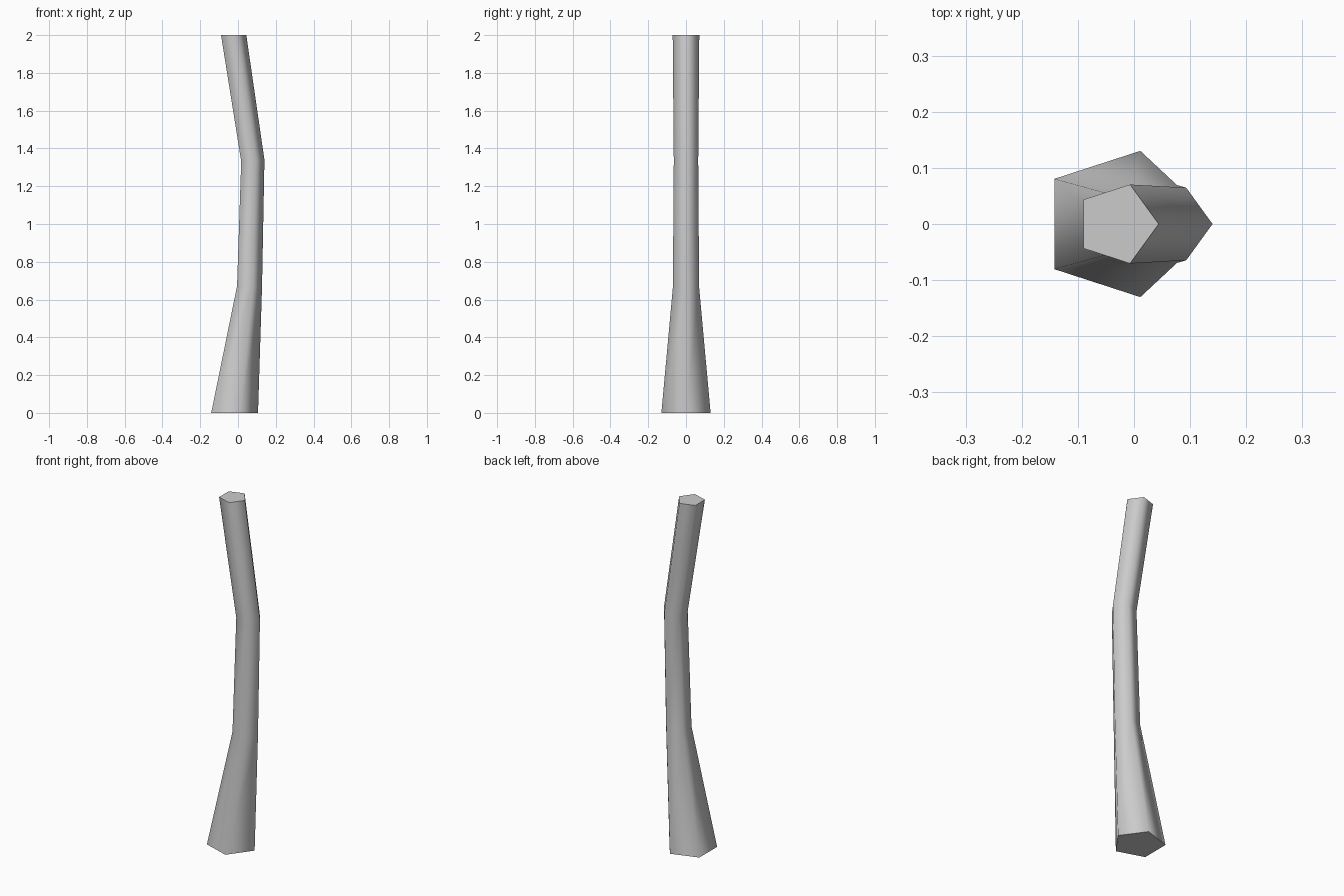
import bpy, bmesh, math

if "Cube" in bpy.data.objects:
    bpy.data.objects.remove(bpy.data.objects["Cube"])

SIDES = 5
# centre x, height, radius, tilt (dz/dx) of each trunk ring
RINGS = [(-0.031, 0.0, 0.137, 0.0),
         (0.054, 0.667, 0.073, -0.08),
         (0.072, 1.335, 0.068, 0.065),
         (-0.030, 2.0, 0.074, 0.0)]

bm = bmesh.new()


def ring(cx, z, r, tilt):
    verts = []
    for i in range(SIDES):
        a = 2 * math.pi * i / SIDES
        dx = r * math.cos(a)
        verts.append(bm.verts.new((cx + dx, r * math.sin(a), z + dx * tilt)))
    return verts


# Tapered, bent five-sided trunk with smooth sides
rings = [ring(*r) for r in RINGS]
for lo, hi in zip(rings, rings[1:]):
    for i in range(SIDES):
        j = (i + 1) % SIDES
        bm.faces.new((lo[i], lo[j], hi[j], hi[i])).smooth = True

# Flat end caps with sharp rims
for cap in (bm.faces.new(rings[0][::-1]), bm.faces.new(rings[-1])):
    cap.smooth = False
    for e in cap.edges:
        e.smooth = False

mesh = bpy.data.meshes.new("trunk")
bm.to_mesh(mesh)
bm.free()
trunk = bpy.data.objects.new("trunk", mesh)
bpy.context.collection.objects.link(trunk)
